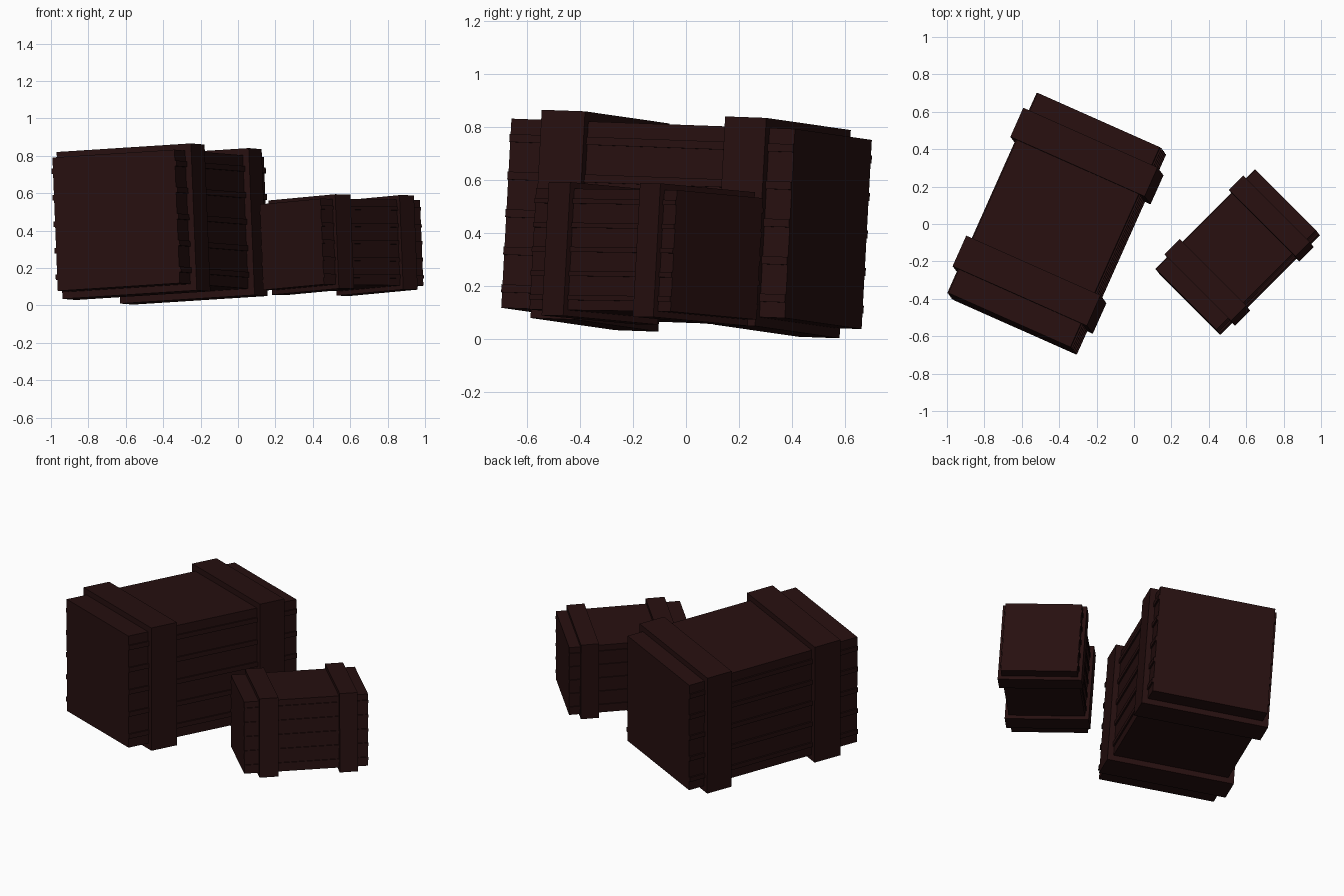
import bpy
import math
from mathutils import Matrix, Vector

cube = bpy.data.objects.get("Cube")
if cube:
    bpy.data.objects.remove(cube, do_unlink=True)

# Single dark stained-wood colour
wood = bpy.data.materials.new("dark_wood")
wood.use_nodes = True
WOOD_COLOUR = (0.02, 0.005, 0.005, 1)
wood.diffuse_color = WOOD_COLOUR
wood.node_tree.nodes["Principled BSDF"].inputs["Base Color"].default_value = WOOD_COLOUR

# Both crates rest on the same gently sloping plane
UP = Vector((-0.04, 0.054, 1)).normalized()
TILT = Vector((0, 0, 1)).rotation_difference(UP).to_matrix().to_4x4()

WIDTH, LENGTH, HEIGHT = 0.715, 1.172, 0.715
BAND_RISE, STRIP_RISE = 0.036, 0.009


def box(name, centre, size, frame):
    bpy.ops.mesh.primitive_cube_add(size=1)
    obj = bpy.context.object
    obj.name = name
    obj.data.transform(Matrix.Translation(centre) @ Matrix.Diagonal((*size, 1)))
    obj.data.materials.append(wood)
    obj.matrix_world = frame
    return obj


def crate(prefix, centre, yaw, scale):
    frame = (Matrix.Translation(centre) @ TILT
             @ Matrix.Rotation(math.radians(yaw), 4, "Z") @ Matrix.Scale(scale, 4))
    box(prefix + "_body", (0, 0, 0), (WIDTH, LENGTH, HEIGHT), frame)
    # Raised bands wrapped around each end
    for label, start, end in (("front", -0.447, -0.268), ("back", 0.311, 0.481)):
        box(f"{prefix}_{label}_band", (0, (start + end) / 2, 0),
            (WIDTH + 2 * BAND_RISE, end - start, HEIGHT + 2 * BAND_RISE), frame)
    # Thin battens covering the plank joints on both long sides
    for side, label in ((-1, "right"), (1, "left")):
        for row in range(5):
            box(f"{prefix}_{label}_batten_{row + 1}",
                (side * WIDTH / 2, 0, (row - 2) * 0.142),
                (2 * STRIP_RISE, LENGTH, 0.03), frame)


crate("large_crate", (-0.413, 0.002, 0.436), -24, 1)
crate("small_crate", (0.554, -0.15, 0.323), -45, 0.642)
